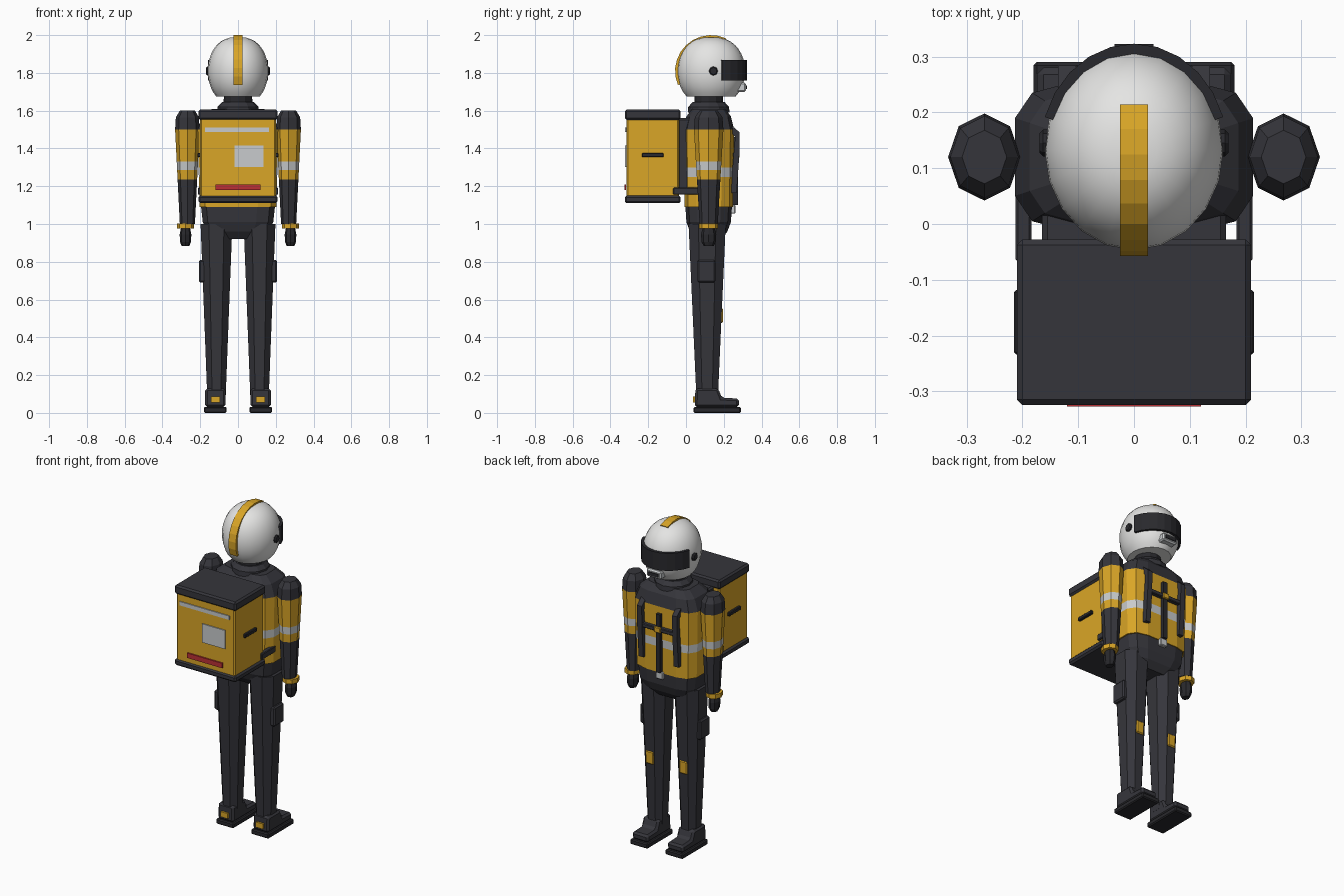
import bpy, bmesh
from math import cos, sin, pi, radians
from mathutils import Vector

if "Cube" in bpy.data.objects:
    bpy.data.objects.remove(bpy.data.objects["Cube"])


def material(name, red, green, blue):
    made = bpy.data.materials.new(name)
    made.use_nodes = True
    colour = (red, green, blue, 1)
    made.diffuse_color = colour
    made.node_tree.nodes["Principled BSDF"].inputs["Base Color"].default_value = colour
    return made


DARK = material("charcoal", .036, .036, .044)
BLACK = material("black", .022, .022, .026)
YELLOW = material("amber yellow", .7, .38, .02)
SILVER = material("reflective silver", .58, .6, .61)
WHITE = material("helmet white", .78, .78, .77)
RED = material("red", .5, .03, .035)


def finish(name, bm, materials, bevel=0, smooth=False):
    """Turn the bmesh into a named object with its materials."""
    bmesh.ops.recalc_face_normals(bm, faces=bm.faces)
    mesh = bpy.data.meshes.new(name)
    bm.to_mesh(mesh)
    bm.free()
    for mat in materials:
        mesh.materials.append(mat)
    if smooth:
        for polygon in mesh.polygons:
            polygon.use_smooth = True
        mesh.set_sharp_from_angle(angle=radians(40))
    made = bpy.data.objects.new(name, mesh)
    bpy.context.collection.objects.link(made)
    if bevel:
        modifier = made.modifiers.new("Bevel", "BEVEL")
        modifier.width = bevel
        modifier.segments = 1
    return made


def box(name, centre, size, mat, bevel=0):
    """Box from its centre and full size."""
    bm = bmesh.new()
    bmesh.ops.create_cube(bm, size=1)
    bmesh.ops.scale(bm, vec=size, verts=bm.verts)
    bmesh.ops.translate(bm, vec=centre, verts=bm.verts)
    return finish(name, bm, [mat], bevel)


def loft(name, centre, rings, materials, depth=1, sides=8, power=1, turn=0, smooth=False):
    """Stack of (height, radius) rings; one material per band, the last one repeats."""
    bm = bmesh.new()
    used = list(dict.fromkeys(materials))
    loops = []
    for height, radius in rings:
        loop = []
        for i in range(sides):
            angle = 2 * pi * (i + turn) / sides
            across, along = [abs(c) ** power * (1 if c > 0 else -1) for c in (cos(angle), sin(angle))]
            loop.append(bm.verts.new((centre[0] + radius * across, centre[1] + radius * depth * along, height)))
        loops.append(loop)
    for band, (low, high) in enumerate(zip(loops, loops[1:])):
        index = used.index(materials[min(band, len(materials) - 1)])
        for i in range(sides):
            j = (i + 1) % sides
            bm.faces.new((low[i], low[j], high[j], high[i])).material_index = index
    bm.faces.new(loops[0])
    bm.faces.new(loops[-1]).material_index = used.index(materials[-1])
    return finish(name, bm, used, smooth=smooth)


def prism(name, outline, axis, start, length, mat, bevel=0):
    """Outline extruded along x (points are y, z) or along z (points are x, y)."""
    def place(point, offset):
        return (offset, *point) if axis == "x" else (*point, offset)

    bm = bmesh.new()
    face = bm.faces.new([bm.verts.new(place(point, start)) for point in outline])
    made = bmesh.ops.extrude_face_region(bm, geom=[face])["geom"]
    moved = [item for item in made if isinstance(item, bmesh.types.BMVert)]
    bmesh.ops.translate(bm, vec=Vector(place((0, 0), length)), verts=moved)
    return finish(name, bm, [mat], bevel)


def arc_band(centre, radii, first, last, inner):
    """Closed outline of an elliptical band between two angles in degrees."""
    steps = 10
    angles = [radians(first + (last - first) * i / steps) for i in range(steps + 1)]

    def along(points, scale):
        return [(centre[0] + scale * radii[0] * cos(a), centre[1] + scale * radii[1] * sin(a)) for a in points]

    return along(angles, 1) + along(reversed(angles), inner)


# Torso, pelvis, collar and neck
BODY = (0, .12)
TRUNK = dict(depth=.63, sides=12, power=.5, turn=.5)
loft("jacket", BODY, [(1.09, .207), (1.25, .211), (1.3, .213), (1.5, .217), (1.57, .19), (1.61, .14)],
     [YELLOW, SILVER, YELLOW, DARK], **TRUNK)
loft("pelvis", BODY, [(.92, .11), (.96, .16), (1.01, .19), (1.1, .2)], [DARK], **TRUNK)
loft("collar", BODY, [(1.59, .11), (1.62, .108), (1.645, .085)], [DARK], sides=12)
loft("neck", BODY, [(1.62, .077), (1.7, .074)], [BLACK], sides=12)

# Helmet: rounded shell, visor, crest stripe and chin vent
HEAD_Y, HEAD_Z, WIDE, LONG = .133, 1.81, .16, .18
tilts = [radians(-48 + 137 * i / 14) for i in range(15)]
loft("helmet", (0, HEAD_Y), [(HEAD_Z + LONG * sin(t), WIDE * cos(t) ** .8) for t in tilts],
     [WHITE], depth=LONG / WIDE, sides=20, smooth=True)
prism("visor", arc_band((0, HEAD_Y), (.168, .19), 18, 162, .85), "z", 1.76, .108, BLACK)
prism("helmet_stripe", arc_band((HEAD_Y, HEAD_Z), (.191, .19), 65, 203, .88), "x", -.025, .05, YELLOW)
box("chin_vent", (0, .285, 1.724), (.1, .064, .048), SILVER, .008)
box("chin_vent_slot", (0, .31, 1.724), (.07, .024, .02), BLACK)

# Delivery box: body, lid, base and the plates on its face
BOX_Y, FACE_Y = -.176, -.318
box("box_body", (0, BOX_Y, 1.35), (.4, .28, .42), YELLOW, .008)
for part, height, thick in (("box_lid", 1.578, .056), ("box_base", 1.13, .04)):
    box(part, (0, BOX_Y, height), (.42, .296, thick), DARK, .01)
box("box_reflector", (-.005, FACE_Y, 1.5), (.34, .008, .024), SILVER)
box("box_label", (.058, FACE_Y, 1.358), (.155, .009, .115), SILVER)
box("box_red_bar", (0, FACE_Y - .004, 1.195), (.24, .009, .03), RED)
box("back_pad", (0, -.007, 1.37), (.33, .075, .38), DARK, .01)

# Chest harness
STRAP_Y = .264
box("chest_strap", (0, STRAP_Y, 1.367), (.27, .028, .025), DARK, .004)
box("centre_strap", (0, STRAP_Y - .002, 1.28), (.028, .024, .36), BLACK)
box("strap_clip", (0, STRAP_Y + .013, 1.367), (.044, .014, .035), YELLOW, .004)
box("buckle", (0, .25, 1.078), (.048, .024, .045), SILVER, .004)


def arm_radius(height):
    return .04 + .05 * (height - 1)


# Paired limbs, boots and fittings
for s, side in ((-1, "right_"), (1, "left_")):
    arm = (s * .268, BODY[1])
    levels = [1, 1.235, 1.285, 1.33, 1.5]
    shoulder = [(1.565, .061), (1.6, .04)]
    loft(side + "arm", arm, [(z, arm_radius(z)) for z in levels] + shoulder,
         [DARK, YELLOW, SILVER, YELLOW, DARK], depth=1.2)
    wrist = (s * .278, BODY[1])
    loft(side + "cuff", wrist, [(.975, .046), (1.002, .046)], [YELLOW], depth=1.1)
    loft(side + "hand", wrist, [(.883, .02), (.905, .029), (.945, .031), (.98, .024)], [BLACK], depth=1.3)
    loft(side + "leg", (s * .114, .112), [(.08, .052), (.52, .07), (1, .09)],
         [DARK], depth=1.17, power=.85, turn=.5)

    foot = s * .12
    box(side + "sole", (foot, .165, .016), (.12, .25, .032), BLACK, .006)
    prism(side + "boot", [(.046, .03), (.28, .03), (.28, .076), (.19, .08), (.17, .13), (.05, .13)],
          "x", foot - .054, .108, DARK, .012)
    box(side + "heel_tab", (foot, .046, .07), (.048, .02, .032), YELLOW)
    box(side + "knee_patch", (s * .115, .18, .515), (.054, .03, .08), YELLOW, .006)
    box(side + "pocket", (s * .19, .108, .75), (.034, .095, .12), DARK, .008)

    knob = loft(side + "helmet_knob", (0, 0), [(-.02, .024), (.008, .024), (.014, .018)], [BLACK])
    knob.location = (s * .155, .145, HEAD_Z)
    knob.rotation_euler.y = s * pi / 2
    box(side + "box_handle", (s * .205, BOX_Y, 1.365), (.02, .115, .023), BLACK, .004)
    box(side + "waist_strap", (s * .198, 0, 1.174), (.028, .135, .038), DARK, .004)
    prism(side + "shoulder_strap", [(.19, 1.545), (.215, 1.545), (.284, 1.485), (.282, 1.36),
                                    (.268, 1.165), (.235, 1.165), (.26, 1.46)],
          "x", s * .12 - .016, .032, DARK)
